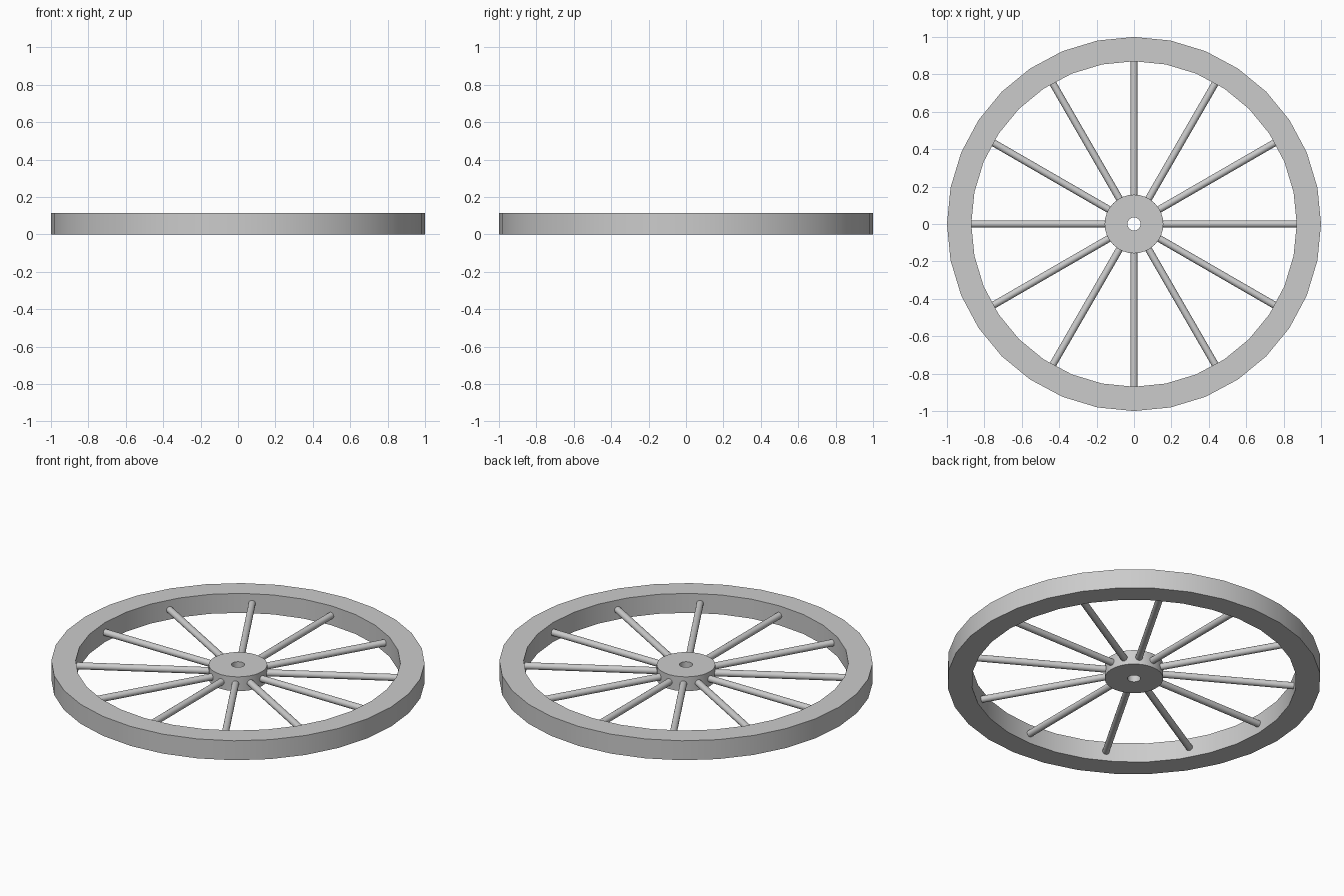
import bpy, bmesh, math
from mathutils import Matrix

if "Cube" in bpy.data.objects:
    bpy.data.objects.remove(bpy.data.objects["Cube"])

H = 0.115          # rim height
MID = H / 2        # spoke plane


def ring(name, r_out, r_in, z0, z1, n):
    """Flat-capped ring with an open centre."""
    bm = bmesh.new()
    profile = [(r_out, z0), (r_out, z1), (r_in, z1), (r_in, z0)]
    loops = []
    for r, z in profile:
        loops.append([bm.verts.new((r * math.cos(2 * math.pi * i / n),
                                    r * math.sin(2 * math.pi * i / n), z))
                      for i in range(n)])
    for k in range(4):
        a, b = loops[k], loops[(k + 1) % 4]
        for i in range(n):
            j = (i + 1) % n
            bm.faces.new((a[i], a[j], b[j], b[i]))
    return finish(name, bm)


def finish(name, bm):
    bmesh.ops.recalc_face_normals(bm, faces=bm.faces)
    me = bpy.data.meshes.new(name)
    bm.to_mesh(me)
    bm.free()
    ob = bpy.data.objects.new(name, me)
    bpy.context.collection.objects.link(ob)
    bpy.ops.object.select_all(action='DESELECT')
    ob.select_set(True)
    bpy.context.view_layer.objects.active = ob
    bpy.ops.object.shade_smooth_by_angle(angle=math.radians(35))
    return ob


# Outer rim and bored hub
ring("rim", 1.0, 0.87, 0, H, 32)
ring("hub", 0.157, 0.035, 0.015, 0.10, 32)

# Twelve round spokes, ends sunk into hub and rim
START, END = 0.13, 0.89
for i in range(12):
    bm = bmesh.new()
    place = (Matrix.Rotation(math.radians(30 * i), 4, 'Z')
             @ Matrix.Translation(((START + END) / 2, 0, MID))
             @ Matrix.Rotation(math.radians(90), 4, 'Y'))
    bmesh.ops.create_cone(bm, cap_ends=True, segments=16, radius1=0.019,
                          radius2=0.019, depth=END - START, matrix=place)
    finish(f"spoke_{i + 1}", bm)
